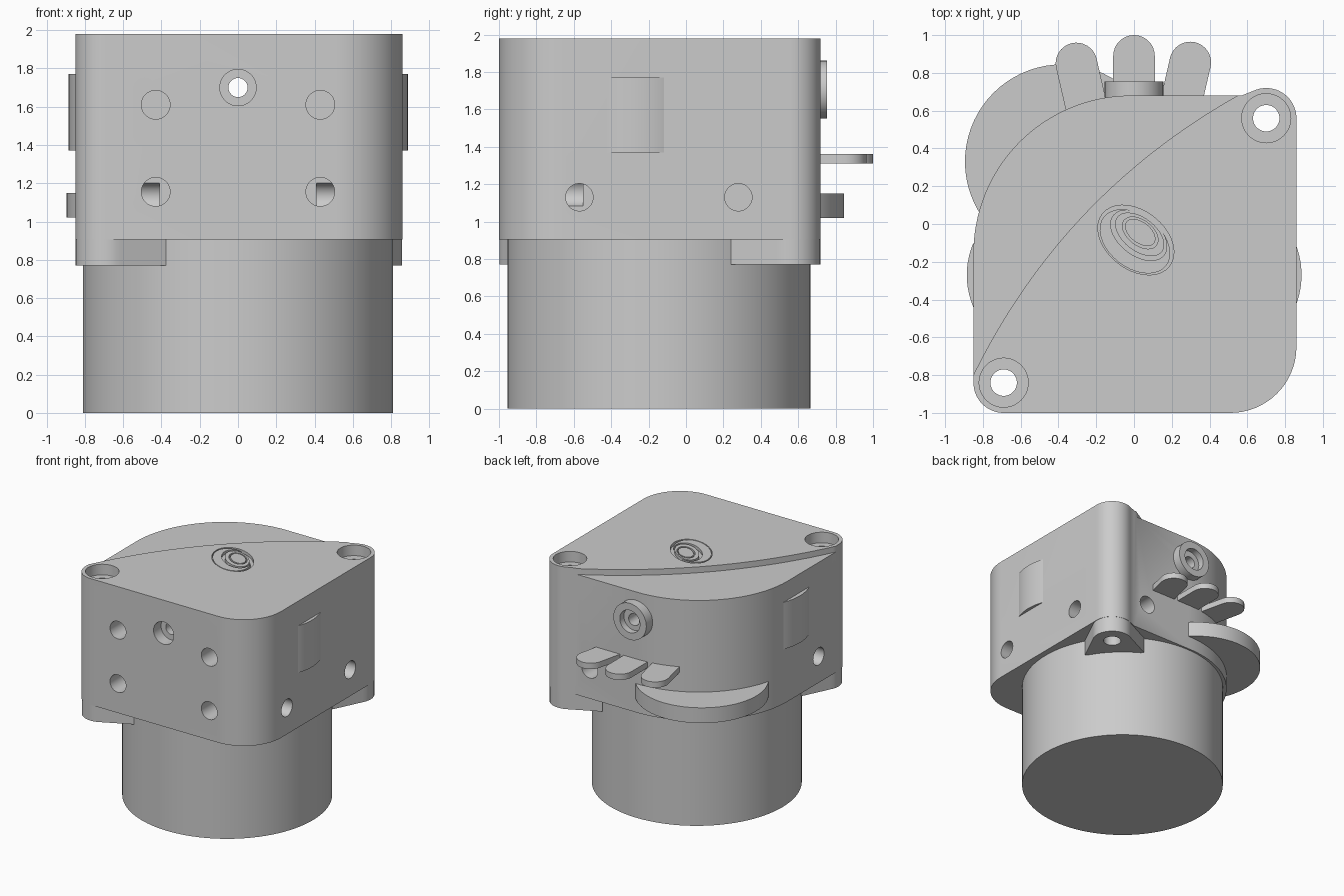
import bpy, bmesh
from math import cos, sin, pi, radians
from mathutils import Matrix, Vector, geometry

if "Cube" in bpy.data.objects:
    bpy.data.objects.remove(bpy.data.objects["Cube"])

grey = bpy.data.materials.new("light_grey")
grey.use_nodes = True
colour = (0.6, 0.6, 0.6, 1)
grey.diffuse_color = colour
grey.node_tree.nodes["Principled BSDF"].inputs["Base Color"].default_value = colour


def arc(cx, cy, r, a0, a1, n=16, ry=None):
    """Points on an arc, angles in degrees."""
    ry = ry or r
    steps = [radians(a0 + (a1 - a0) * i / n) for i in range(n + 1)]
    return [(cx + r * cos(a), cy + ry * sin(a)) for a in steps]


def prism(name, pts, z0, z1):
    """Upright solid from a flat outline."""
    bm = bmesh.new()
    base = bm.faces.new([bm.verts.new((x, y, z0)) for x, y in pts])
    top = bmesh.ops.extrude_face_region(bm, geom=[base])["geom"]
    verts = [v for v in top if isinstance(v, bmesh.types.BMVert)]
    bmesh.ops.translate(bm, verts=verts, vec=(0, 0, z1 - z0))
    bmesh.ops.recalc_face_normals(bm, faces=bm.faces)
    mesh = bpy.data.meshes.new(name)
    bm.to_mesh(mesh)
    bm.free()
    mesh.materials.append(grey)
    obj = bpy.data.objects.new(name, mesh)
    bpy.context.collection.objects.link(obj)
    return obj


def rod(name, r, start, end, n=40):
    """Cylinder between two points."""
    start, end = Vector(start), Vector(end)
    axis = end - start
    obj = prism(name, arc(0, 0, r, 0, 360 - 360 / n, n - 1), 0, axis.length)
    turn = axis.to_track_quat("Z", "Y").to_matrix().to_4x4()
    obj.data.transform(Matrix.Translation(start) @ turn)
    return obj


def cut(obj, *cutters):
    """Subtract the cutters, bake the result and drop them."""
    for cutter in cutters:
        cutter.hide_render = True
        mod = obj.modifiers.new("cut", "BOOLEAN")
        mod.operation, mod.solver, mod.object = "DIFFERENCE", "EXACT", cutter
        graph = bpy.context.evaluated_depsgraph_get()
        mesh = bpy.data.meshes.new_from_object(obj.evaluated_get(graph))
        obj.modifiers.clear()
        obj.data = mesh
        bpy.data.objects.remove(cutter)
    return obj


def hull(pts):
    return [pts[i] for i in geometry.convex_hull_2d([Vector(p) for p in pts])]


TOP, UNDER = 1.98, 0.905
EARS = [(-0.69, -0.84), (0.7, 0.56)]

# Main housing: one large round corner, one medium, two screw corners
outline = (arc(-0.69, -0.84, 0.16, 180, 270) + arc(0.51, -0.65, 0.35, 270, 360)
           + arc(0.7, 0.56, 0.16, 0, 115) + [(0.57, 0.68)]
           + arc(-0.015, -0.155, 0.835, 90, 180, 40))
housing = prism("housing", outline, UNDER, TOP)

# Lowered crescent on the top, over the large round corner
a, c, b = Vector((0.64, 0.73)), Vector((-0.38, 0.19)), Vector((-0.87, -0.84))
curve = [a * (1 - t) ** 2 + c * 2 * t * (1 - t) + b * t * t
         for t in [i / 32 for i in range(33)]]
cut(housing, prism("step_cutter", [tuple(p) for p in curve] + [(-1.2, -0.84), (-1.2, 1.2), (0.64, 1.2)],
                   TOP - 0.05, TOP + 0.1))

# Screw corners with counterbored through holes
for name, (x, y), s in zip(("front_ear", "back_ear"), EARS, (1, -1)):
    tip = arc(x, y, 0.158, 0, 350, 35)
    ear = prism(name, hull(tip + [(x + 0.32 * s, y - 0.02 * s), (x - 0.02 * s, y + 0.32 * s)]),
                0.77, UNDER)
    cut(ear, rod("drill", 0.07, (x, y, 0.5), (x, y, 1.2)))
    cut(housing, rod("drill", 0.07, (x, y, 0.5), (x, y, 2.2)),
        rod("counterbore", 0.13, (x, y, TOP - 0.09), (x, y, 2.2)))

# Front, side and back mounting holes
for s in (-1, 1):
    x = 0.43 * s
    cut(housing, rod("drill", 0.075, (x, -1.1, 1.61), (x, -0.8, 1.61)),
        rod("drill", 0.075, (x, -1.1, 1.155), (x, -0.55, 1.155)),
        rod("drill", 0.073, (s, -0.57, 1.13), (0.41 * s, -0.57, 1.13)))
cut(housing, rod("drill", 0.073, (1, 0.28, 1.13), (0.41, 0.28, 1.13)),
    rod("drill", 0.075, (0.43, 0.9, 1.155), (0.43, 0.4, 1.155)))

# Shaft hole through the housing, with its collar on the back
cut(housing, rod("drill", 0.05, (0, -1.2, 1.7), (0, 1.2, 1.7)),
    rod("counterbore", 0.095, (0, -1.2, 1.7), (0, -0.9, 1.7)))
collar = rod("back_collar", 0.155, (0, 0.67, 1.705), (0, 0.755, 1.705))
cut(collar, rod("drill", 0.05, (0, 0.5, 1.7), (0, 1, 1.7)),
    rod("counterbore", 0.095, (0, 0.7, 1.705), (0, 1, 1.705)))


# Shallow oval decoration on the top
def oval(name, rx, ry, x, y, z0, z1):
    obj = prism(name, arc(0, 0, rx, 0, 350, 35, ry), z0, z1)
    obj.data.transform(Matrix.Translation((x, y, 0)) @ Matrix.Rotation(radians(-38), 4, "Z"))
    return obj


cut(housing, oval("recess", 0.225, 0.155, 0.01, -0.085, TOP - 0.025, 2.2))
cut(oval("outer_oval", 0.21, 0.14, 0.005, -0.092, TOP - 0.025, TOP),
    oval("groove", 0.17, 0.105, 0.025, -0.06, 1.9, 2.2))
cut(oval("middle_oval", 0.15, 0.088, 0.03, -0.055, TOP - 0.025, TOP),
    oval("groove", 0.108, 0.066, 0.033, -0.047, 1.9, 2.2))
oval("inner_oval", 0.093, 0.055, 0.033, -0.045, TOP - 0.025, TOP)

# Motor drum underneath
rod("lower_drum", 0.81, (0, -0.145, 0), (0, -0.145, 0.93), 96)

# Curved pads on both sides
for name, s, x in (("left_pad", 1, 0.447), ("right_pad", -1, -0.445)):
    pad = [(x + s * px, py) for px, py in arc(0, -0.27, 0.44, -23, 23)]
    prism(name, pad, 1.37, 1.77)

# Three round-ended tabs fanned across the back
for name, tilt, x, y, root in (("centre_tab", 0, 0, 0.89, 0.24),
                               ("left_tab", -13, 0.298, 0.855, 0.24),
                               ("right_tab", 13, -0.305, 0.85, 0.27)):
    tab = prism(name, arc(0, 0, 0.11, 0, 180) + [(-0.11, -root), (0.11, -root)], 1.31, 1.36)
    tab.data.transform(Matrix.Translation((x, y, 0)) @ Matrix.Rotation(radians(tilt), 4, "Z"))

# Thumb wheel sticking out of the round corner
rod("side_wheel", 0.515, (-0.38, 0.33, 1.02), (-0.38, 0.33, 1.15), 72)

# Smooth shading with sharp edges kept
bpy.ops.object.select_all(action="DESELECT")
for obj in bpy.context.scene.objects:
    if obj.type == "MESH" and grey.name in obj.data.materials:
        obj.select_set(True)
        bpy.context.view_layer.objects.active = obj
bpy.ops.object.shade_smooth_by_angle(angle=radians(30))
